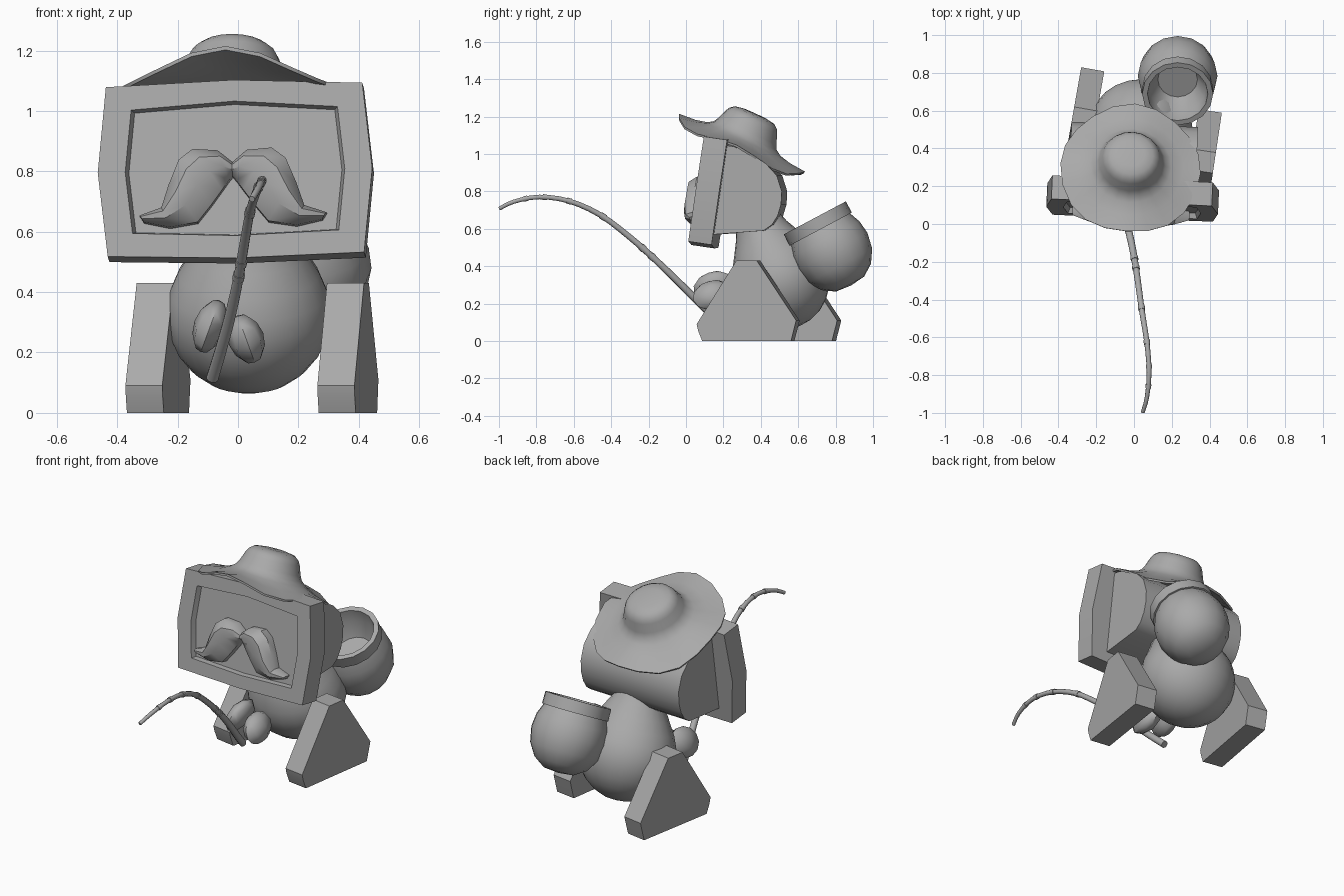
import bpy, bmesh, math
from mathutils import Vector

if "Cube" in bpy.data.objects:
    bpy.data.objects.remove(bpy.data.objects["Cube"])

grey = bpy.data.materials.new("grey")
grey.diffuse_color = (0.4, 0.4, 0.4, 1)
grey.use_nodes = True
grey.node_tree.nodes["Principled BSDF"].inputs["Base Color"].default_value = grey.diffuse_color
rad = math.radians


def finish(bm, name, loc=(0, 0, 0), rot=(0, 0, 0), angle=35):
    bmesh.ops.recalc_face_normals(bm, faces=bm.faces)
    me = bpy.data.meshes.new(name)
    bm.to_mesh(me)
    bm.free()
    me.materials.append(grey)
    ob = bpy.data.objects.new(name, me)
    bpy.context.collection.objects.link(ob)
    ob.location = loc
    ob.rotation_euler = [rad(a) for a in rot]
    bpy.ops.object.select_all(action='DESELECT')
    ob.select_set(True)
    bpy.context.view_layer.objects.active = ob
    bpy.ops.object.shade_smooth_by_angle(angle=rad(angle))
    return ob


def bridge(bm, a, b):
    n = len(a)
    for i in range(n):
        j = (i + 1) % n
        bm.faces.new(list(dict.fromkeys((a[i], a[j], b[j], b[i]))))


def lathe(profile, seg):
    """Spin (radius, height) points about z; ends at radius 0 are closed."""
    bm = bmesh.new()
    rings = []
    for r, z in profile:
        if r == 0:
            rings.append([bm.verts.new((0, 0, z))] * seg)
        else:
            rings.append([bm.verts.new((r * math.cos(2 * math.pi * i / seg),
                                        r * math.sin(2 * math.pi * i / seg), z)) for i in range(seg)])
    for a, b in zip(rings, rings[1:]):
        bridge(bm, a, b)
    return bm


def prism(points, axis, lo, hi):
    """Extrude a 2D outline along x (points are y, z) or y (points are x, z)."""
    bm = bmesh.new()
    put = (lambda p, d: (d, p[0], p[1])) if axis == 'x' else (lambda p, d: (p[0], d, p[1]))
    a = [bm.verts.new(put(p, lo)) for p in points]
    b = [bm.verts.new(put(p, hi)) for p in points]
    front = bm.faces.new(a)
    bm.faces.new(b[::-1])
    bridge(bm, a, b)
    return bm, front


# Screen: bulging slab with a sunken panel
HEAD = (-0.01, 0.072, 0.803)
TILT = (-8.4, -1, -2.5)
outline = [(-.425, .286), (0, .303), (.425, .286), (.455, 0),
           (.425, -.281), (0, -.293), (-.425, -.281), (-.455, 0)]
inner = [(-.342, .208), (0, .232), (.342, .208), (.364, 0),
         (.342, -.205), (0, -.218), (-.342, -.205), (-.364, 0)]
bm, front = prism(outline, 'y', 0, 0.126)
bmesh.ops.delete(bm, geom=[front], context='FACES_ONLY')
bm.verts.ensure_lookup_table()
rings = [list(bm.verts)[:8]]
for scale, depth in ((1, 0), (.97, .03)):
    rings.append([bm.verts.new((x * scale, depth, z * scale)) for x, z in inner])
for a, b in zip(rings, rings[1:]):
    bridge(bm, a, b)
bm.faces.new(rings[-1])
finish(bm, "screen", HEAD, TILT, 15)

# Back of the head: rounded casing
casing = [(.16, 1.055), (.27, 1.04), (.36, 1.0), (.44, .95), (.50, .885), (.527, .8),
          (.523, .73), (.505, .67), (.475, .622), (.43, .59), (.13, .567)]
bm, _ = prism([(y - .3, z) for y, z in casing], 'x', -.335, .335)
finish(bm, "head_casing", (-.005, .3, 0), (0, 0, -2.5))

# Moustache: two mirrored halves; each section runs from an upper to a lower edge point
pairs = [((-.310, -.146), (-.296, -.168), .3), ((-.237, -.122), (-.21, -.187), .75),
         ((-.212, -.047), (-.117, -.172), 1), ((-.177, .037), (-.071, -.115), 1),
         ((-.131, .072), (-.035, -.066), 1), ((-.048, .066), (-.012, -.034), .85),
         ((0, .027), (0, -.02), .5)]
section = [(0, .032), (0, -.018), (.25, -.06), (.6, -.06), (1, -.012), (1, .032)]
for side, label in ((1, "left"), (-1, "right")):
    bm = bmesh.new()
    rings = []
    for top, low, full in pairs:
        top, low = Vector(top), Vector(low)
        ring = []
        for t, y in section:
            p = top.lerp(low, t)
            ring.append(bm.verts.new((side * p.x - .008, y * (full if y < 0 else 1), p.y)))
        rings.append(ring)
    for a, b in zip(rings, rings[1:]):
        bridge(bm, a, b)
    bm.faces.new(rings[0])
    bm.faces.new(rings[-1])
    finish(bm, "moustache_" + label, HEAD, TILT, 40)

# Hat: tilted, with a wavy brim that dips on the diagonals
bm = lathe([(0, .172), (.07, .17), (.115, .162), (.14, .142), (.152, .12), (.17, .07), (.185, .042),
            (.215, .022), (.28, .007), (.372, .0), (.368, -.012), (.28, -.008), (.17, -.005), (0, -.005)], 20)
for v in bm.verts:
    r = math.hypot(v.co.x, v.co.y)
    if r > .2:
        a = math.atan2(v.co.y, v.co.x)
        f = (r - .2) / .17
        v.co.z -= f * (.045 * math.sin(2 * a) ** 2 + .012 * math.cos(a) ** 2)
finish(bm, "hat", (-.018, .30, 1.06), (-24.6, 0, -4), 40)

# Body: leaning pear
R = .275
profile = [(0, -R)] + [(R * math.cos(rad(a)), R * math.sin(rad(a))) for a in range(-75, 1, 15)]
profile += [(.263, .065), (.235, .135), (.193, .205), (.153, .275), (.128, .34), (.115, .42), (0, .42)]
body = lathe(profile, 24)
bmesh.ops.scale(body, vec=(1, .95, 1), verts=body.verts)
finish(body, "body", (.035, .505, .335), (22, 0, 0), 50)

# Pot on the back: round bowl with a collar and a funnel-shaped hollow
finish(lathe([(0, -.207), (.085, -.198), (.15, -.155), (.194, -.085), (.211, 0), (.202, .075), (.178, .135),
              (.188, .135), (.188, .203), (.16, .203), (.15, .13), (.105, .04), (0, .04)], 16),
       "pot", (.231, .784, .479), (28, 0, 0), 35)

# Legs: wedge slabs, splayed and staggered
wedge = [(-.055, .43), (.055, .43), (.268, .11), (.262, .085), (.24, 0), (-.24, 0), (-.262, .055), (-.27, .09)]
for label, x, y, yaw in (("right", .364, .333, -8.5), ("left", -.265, .555, -10)):
    bm, _ = prism(wedge, 'x', -.062, .062)
    finish(bm, "leg_" + label, (x, y, 0), (0, 0, yaw), 30)

# Hands: faceted mitts gripping the rod
for label, loc, size, rot in (("left", (-.092, .15, .287), (.055, .115, .088), (20, 20, 0)),
                              ("right", (.027, .145, .245), (.06, .11, .082), (15, -20, 0))):
    bm = bmesh.new()
    bmesh.ops.create_uvsphere(bm, u_segments=8, v_segments=6, radius=1)
    bmesh.ops.scale(bm, vec=size, verts=bm.verts)
    finish(bm, "hand_" + label, loc, rot, 40)

# Rod: tapering bent tube with binding rings
path = [(-.085, .165, .115), (-.055, .06, .215), (-.025, -.05, .325), (.0, -.17, .44), (.02, -.3, .555),
        (.042, -.46, .675), (.068, -.625, .748), (.08, -.785, .77), (.068, -.92, .745), (.046, -.997, .708)]
path = [Vector(p) for p in path]


def rod_point(t):
    """Smooth interpolation through the path, t from 0 to 9."""
    i = min(int(t), 8)
    u = t - i
    p = [path[max(0, min(9, i + k))] for k in (-1, 0, 1, 2)]
    return .5 * (2 * p[1] + (p[2] - p[0]) * u + (2 * p[0] - 5 * p[1] + 4 * p[2] - p[3]) * u * u
                 + (3 * p[1] - p[0] - 3 * p[2] + p[3]) * u ** 3)


def rod_radius(t):
    return (.021 - .001 * t) if t < 3 else .0175 - .0012 * (t - 3)


def tube(name, ts, grow):
    bm = bmesh.new()
    seg, rings = 10, []
    for t in ts:
        d = rod_point(min(9, t + .02)) - rod_point(max(0, t - .02))
        q = d.to_track_quat('Z', 'Y')
        r = rod_radius(t) + grow
        rings.append([bm.verts.new(rod_point(t) + q @ Vector((r * math.cos(2 * math.pi * k / seg),
                                                              r * math.sin(2 * math.pi * k / seg), 0)))
                      for k in range(seg)])
    for a, b in zip(rings, rings[1:]):
        bridge(bm, a, b)
    bm.faces.new(rings[0])
    bm.faces.new(rings[-1])
    finish(bm, name, angle=40)


tube("rod", [i / 3 for i in range(28)], 0)
for n, t in enumerate((3.1, 3.5, 4.9, 6.0, 6.8, 7.5)):
    tube("rod_ring_%d" % n, [t - .07, t + .07], .003)
